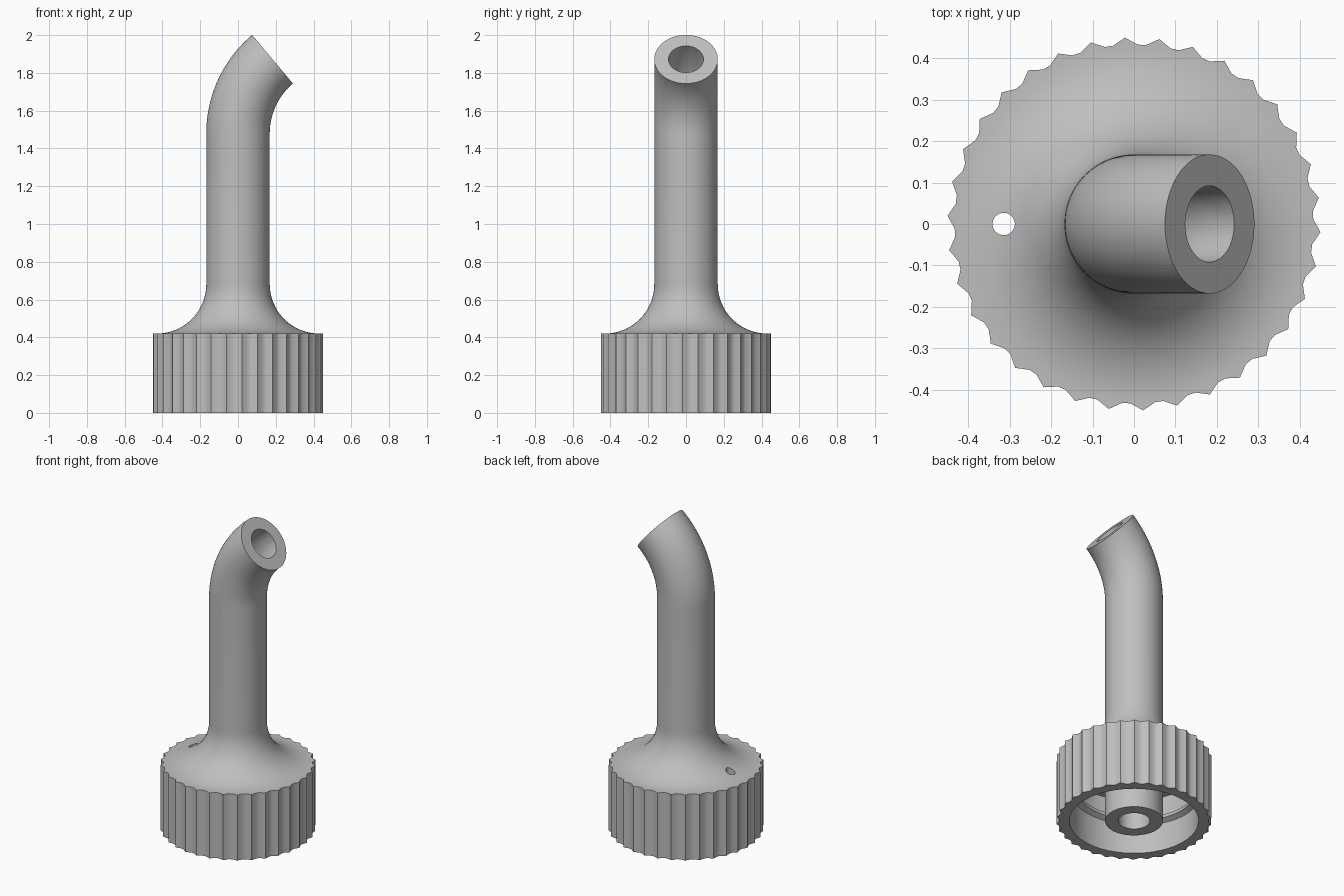
import bpy, bmesh, math
from math import sin, cos, pi, radians

cube = bpy.data.objects.get("Cube")
if cube:
    bpy.data.objects.remove(cube)

grey = bpy.data.materials.new("plain grey")
grey.use_nodes = True
COLOUR = (0.52, 0.52, 0.52, 1)
grey.diffuse_color = COLOUR
grey.node_tree.nodes["Principled BSDF"].inputs["Base Color"].default_value = COLOUR

TEETH = 34
TUBE, BORE = 0.168, 0.092          # spout outer and inner radius
CAP_H, CAP_R, FLARE = 0.42, 0.4335, 0.262
CAVITY_R, CEILING = 0.375, 0.355
BEND_Z, BEND_R, BEND = 1.48, 0.512, radians(50)

# Three spokes per tooth: the two feet and the tip
spokes = []
for i in range(TEETH):
    a = radians(-2.5) + i * 2 * pi / TEETH
    spokes += [(a - 0.0693, False), (a, True), (a + 0.0693, False)]


def ring(bm, r, z, tip=None, phi=0):
    """One cross-section; tip sets tooth radius, phi is the angle along the bend."""
    cx = BEND_R * (1 - cos(phi))
    cz = z + BEND_R * sin(phi)
    verts = []
    for a, is_tip in spokes:
        rad = tip if tip and is_tip else r
        x, y = rad * cos(a), rad * sin(a)
        verts.append(bm.verts.new((cx + x * cos(phi), y, cz - x * sin(phi))))
    return verts


def bridge(bm, rings, closed):
    pairs = list(zip(rings, rings[1:]))
    if closed:
        pairs.append((rings[-1], rings[0]))
    for a, b in pairs:
        n = len(a)
        for i in range(n):
            j = (i + 1) % n
            bm.faces.new((a[i], a[j], b[j], b[i]))


def finish(bm, name):
    bmesh.ops.recalc_face_normals(bm, faces=bm.faces)
    mesh = bpy.data.meshes.new(name)
    bm.to_mesh(mesh)
    bm.free()
    obj = bpy.data.objects.new(name, mesh)
    bpy.context.collection.objects.link(obj)
    mesh.materials.append(grey)
    return obj


def activate(obj):
    bpy.ops.object.select_all(action='DESELECT')
    obj.select_set(True)
    bpy.context.view_layer.objects.active = obj


# Spout cap: outside downwards, around the cavity, then up the bore
bm = bmesh.new()
STEPS = 20
bend = [BEND * i / STEPS for i in range(STEPS + 1)]
rings = [ring(bm, TUBE, BEND_Z, phi=p) for p in reversed(bend)]
for i in range(STEPS):
    t = pi / 2 * i / STEPS
    rings.append(ring(bm, TUBE + FLARE * (1 - cos(t)), CAP_H + FLARE * (1 - sin(t))))
rings.append(ring(bm, 0.43, CAP_H))
rings.append(ring(bm, CAP_R, CAP_H, tip=0.451))
rings.append(ring(bm, CAP_R, 0, tip=0.451))
for r, z in [(CAVITY_R, 0), (CAVITY_R, CEILING), (TUBE, CEILING), (TUBE, 0), (BORE, 0)]:
    rings.append(ring(bm, r, z))
rings += [ring(bm, BORE, BEND_Z, phi=p) for p in bend]
bridge(bm, rings, closed=True)
cap = finish(bm, "spout_cap")

# Vent hole through the shoulder
bpy.ops.mesh.primitive_cylinder_add(vertices=32, radius=0.027, depth=0.3,
                                    location=(-0.315, 0, 0.42))
cutter = bpy.context.object
cutter.name = "vent_cutter"
cutter.hide_render = True
activate(cap)
mod = cap.modifiers.new("vent", 'BOOLEAN')
mod.operation = 'DIFFERENCE'
mod.solver = 'EXACT'
mod.object = cutter
bpy.ops.object.modifier_apply(modifier=mod.name)
bpy.data.objects.remove(cutter)

# Screw thread inside the cavity
bm = bmesh.new()
TURNS, PER_TURN, PITCH = 1.5, 64, 0.1
count = int(TURNS * PER_TURN)
sections = []
for i in range(count + 1):
    a = 2 * pi * i / PER_TURN
    z = 0.15 + PITCH * i / PER_TURN
    depth = 0.03 * min(1, i / 6, (count - i) / 6) + 0.001
    profile = [(CAVITY_R + 0.004, -0.028), (CAVITY_R - depth, -0.01),
               (CAVITY_R - depth, 0.01), (CAVITY_R + 0.004, 0.028)]
    sections.append([bm.verts.new((r * cos(a), r * sin(a), z + dz)) for r, dz in profile])
bridge(bm, sections, closed=False)
bm.faces.new(sections[0])
bm.faces.new(sections[-1])
thread = finish(bm, "inner_thread")

for obj in (cap, thread):
    activate(obj)
    bpy.ops.object.shade_smooth_by_angle(angle=radians(30))
